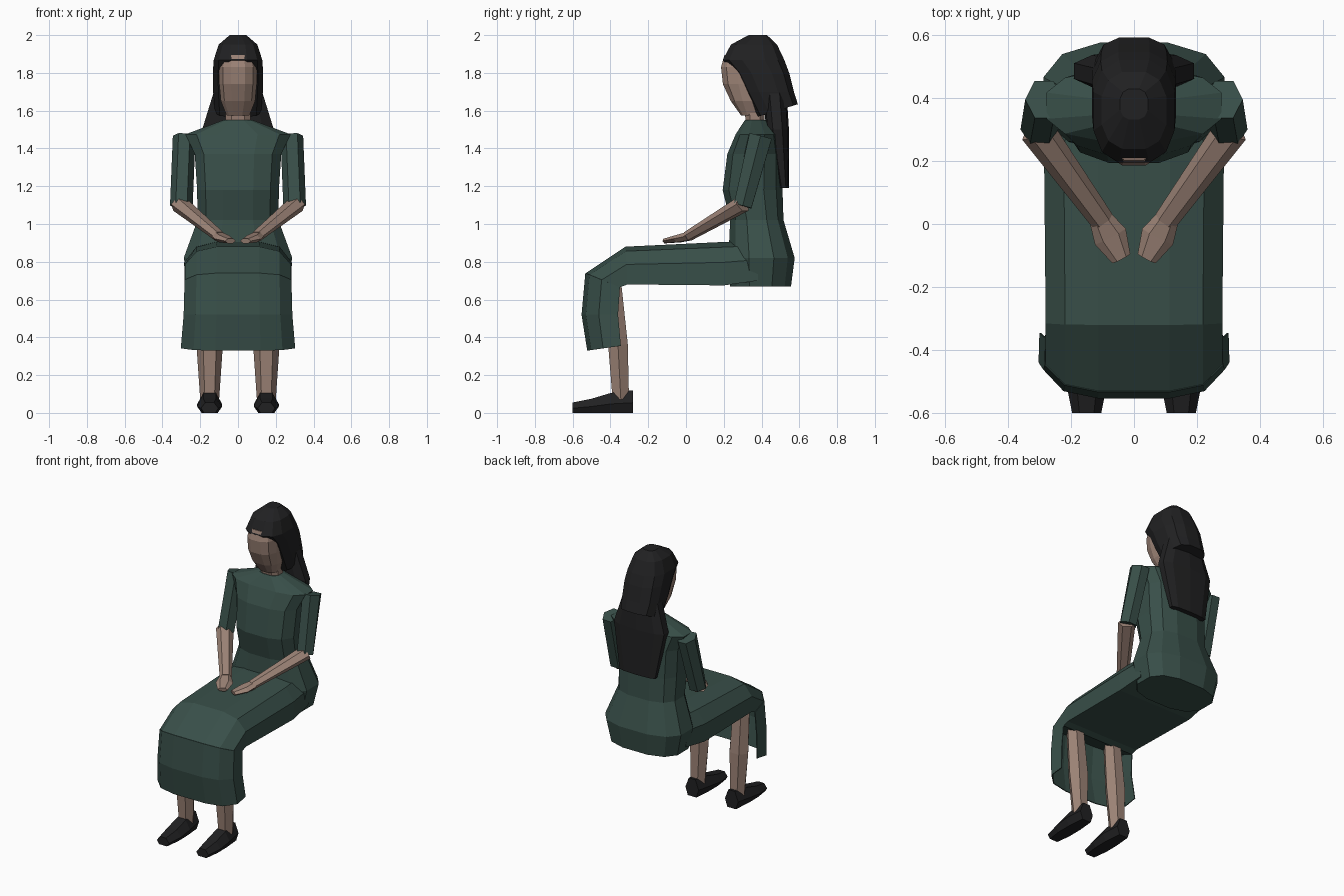
import bpy, bmesh, math
from mathutils import Vector

if "Cube" in bpy.data.objects:
    bpy.data.objects.remove(bpy.data.objects["Cube"])


def material(name, rgb):
    m = bpy.data.materials.new(name)
    m.diffuse_color = (*rgb, 1)
    m.use_nodes = True
    m.node_tree.nodes["Principled BSDF"].inputs["Base Color"].default_value = m.diffuse_color
    return m


GREEN = material("dark green cloth", (0.040, 0.078, 0.066))
SKIN = material("skin", (0.33, 0.225, 0.18))
BLACK = material("soft black", (0.015, 0.015, 0.016))


def loft(name, rings, mat, closed=True):
    """Skin a list of equal-length point rings; closed lofts get end caps."""
    bm = bmesh.new()
    vs = [[bm.verts.new(p) for p in r] for r in rings]
    n = len(rings[0])
    for a, b in zip(vs, vs[1:]):
        for i in range(n if closed else n - 1):
            j = (i + 1) % n
            bm.faces.new((a[i], a[j], b[j], b[i]))
    if closed:
        bm.faces.new(vs[0])
        bm.faces.new(vs[-1])
    bmesh.ops.recalc_face_normals(bm, faces=bm.faces)
    me = bpy.data.meshes.new(name)
    bm.to_mesh(me)
    bm.free()
    me.materials.append(mat)
    ob = bpy.data.objects.new(name, me)
    bpy.context.collection.objects.link(ob)
    return ob


def oval(z, y0, y1, w, n=12, power=0.75, tilt=0):
    """Squarish horizontal ring from front y0 to back y1, half width w."""
    pts = []
    for i in range(n):
        a = 2 * math.pi * (i + 0.5) / n
        c, s = math.cos(a), math.sin(a)
        x = math.copysign(abs(c) ** power, c) * w
        t = math.copysign(abs(s) ** power, s)
        pts.append((x, (y0 + y1) / 2 + t * (y1 - y0) / 2, z + tilt * t))
    return pts


def limb(name, path, mat, n=6, turn=0.0):
    """Tube through (x, y, z, half width, half height) stations."""
    rings = []
    pts = [Vector(p[:3]) for p in path]
    d = (pts[-1] - pts[0]).normalized()
    ref = Vector((0, 0, 1)) if abs(d.z) < 0.8 else Vector((0, 1, 0))
    u = d.cross(ref).normalized()
    v = u.cross(d).normalized()
    for c, p in zip(pts, path):
        rings.append([c + u * p[3] * math.cos(a) + v * p[4] * math.sin(a)
                      for a in (2 * math.pi * i / n + turn for i in range(n))])
    return loft(name, rings, mat)


# dress bodice, hips to neckline
loft("bodice", [oval(*r) for r in (
    (0.67, 0.23, 0.56, 0.26), (0.82, 0.22, 0.58, 0.295),
    (1.02, 0.23, 0.52, 0.22), (1.18, 0.19, 0.515, 0.222),
    (1.37, 0.215, 0.51, 0.235), (1.475, 0.26, 0.49, 0.285),
    (1.55, 0.31, 0.43, 0.08))], GREEN)

# skirt: rounded arch section swept over the lap and down the shins
HALF = [(0.99, 1.0), (1.0, 0.47), (0.78, 0.12), (0.4, 0.0)]
ARCH = HALF + [(-x, t) for x, t in reversed(HALF)]


def arch(top, inner, w):
    return [(x * w, top[0] + t * (inner[0] - top[0]),
             top[1] + t * (inner[1] - top[1])) for x, t in ARCH]


knee = arch((-0.53, 0.74), (-0.35, 0.665), 0.28)
loft("skirt_lap", [arch((0.38, 0.91), (0.38, 0.70), 0.27),
                   arch((0.20, 0.905), (0.20, 0.675), 0.285),
                   arch((-0.32, 0.88), (-0.31, 0.68), 0.28), knee], GREEN)
drape = loft("skirt_drape", [knee,
                             arch((-0.55, 0.52), (-0.36, 0.52), 0.285),
                             arch((-0.52, 0.33), (-0.345, 0.355), 0.30)],
             GREEN, closed=False)
sol = drape.modifiers.new("thickness", 'SOLIDIFY')
sol.thickness = 0.006
sol.offset = 0

# neck and head
loft("neck", [oval(1.50, 0.32, 0.42, 0.07, 8), oval(1.64, 0.30, 0.42, 0.07, 8)], SKIN)
loft("head", [oval(*r) for r in (
    (1.575, 0.29, 0.40, 0.062), (1.65, 0.235, 0.44, 0.093),
    (1.74, 0.192, 0.46, 0.102), (1.83, 0.182, 0.46, 0.103),
    (1.895, 0.20, 0.45, 0.085))], SKIN)

# hair: cap around the head and a long fall down the back
loft("hair_cap", [oval(*r[:4], tilt=r[4]) for r in (
    (1.60, 0.37, 0.595, 0.125, 0.035), (1.70, 0.30, 0.575, 0.135, 0.0),
    (1.80, 0.25, 0.55, 0.137, 0.0), (1.868, 0.19, 0.525, 0.132, 0.0),
    (1.95, 0.235, 0.485, 0.105, 0.0), (2.0, 0.33, 0.43, 0.045, 0.0))], BLACK)
loft("hair_fall", [oval(*r, n=10) for r in (
    (1.19, 0.49, 0.545, 0.14), (1.50, 0.425, 0.545, 0.197),
    (1.74, 0.40, 0.53, 0.12))], BLACK)

# arms, legs and shoes on both sides
for s, side in ((1, "left"), (-1, "right")):
    limb(side + "_sleeve", [(s * 0.285, 0.395, 1.465, 0.06, 0.07),
                            (s * 0.30, 0.30, 1.095, 0.06, 0.055)], GREEN)
    limb(side + "_forearm", [(s * 0.31, 0.30, 1.105, 0.055, 0.045),
                             (s * 0.10, 0.01, 0.935, 0.038, 0.028)], SKIN)
    limb(side + "_hand", [(s * 0.105, 0.015, 0.935, 0.038, 0.026),
                          (s * 0.075, -0.04, 0.922, 0.055, 0.022),
                          (s * 0.04, -0.11, 0.91, 0.032, 0.014)], SKIN)
    limb(side + "_shin", [(s * 0.15, -0.39, 0.68, 0.06, 0.055),
                          (s * 0.15, -0.36, 0.36, 0.07, 0.06),
                          (s * 0.15, -0.345, 0.07, 0.05, 0.05)], SKIN)
    shoe = []
    for y, w, h in ((-0.28, 0.05, 0.12), (-0.40, 0.066, 0.105),
                    (-0.50, 0.066, 0.075), (-0.60, 0.046, 0.055)):
        shoe.append([(s * 0.15 + w * k, y, h * t) for k, t in (
            (-0.65, 0), (0.65, 0), (1, 0.45), (0.5, 1), (-0.5, 1), (-1, 0.45))])
    loft(side + "_shoe", shoe, BLACK)
